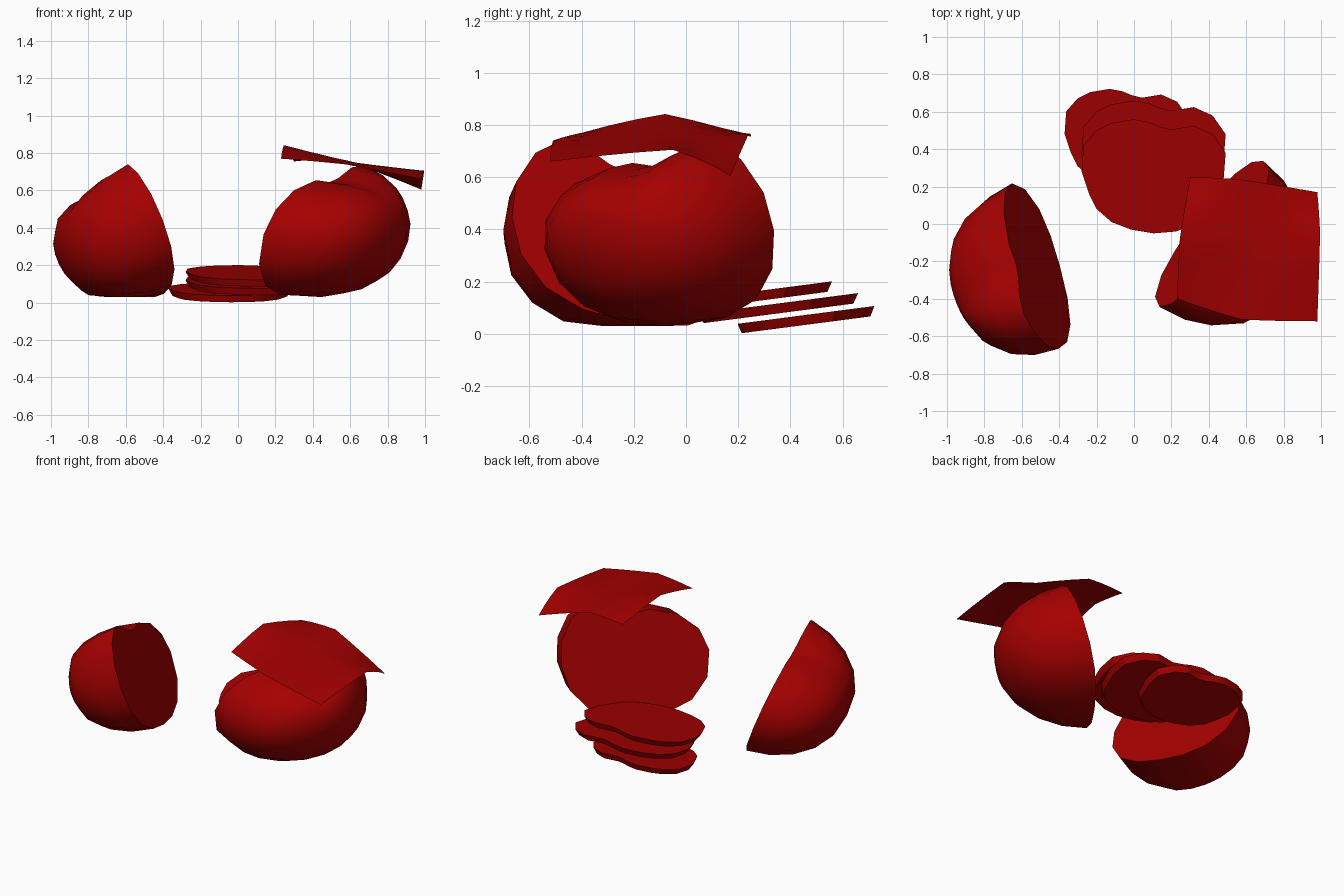
import bpy, math
from mathutils import Vector, Matrix

if "Cube" in bpy.data.objects:
    bpy.data.objects.remove(bpy.data.objects["Cube"])

red = bpy.data.materials.new("tomato_red")
red.diffuse_color = (0.38, 0.0, 0.0, 1)
red.use_nodes = True
red.node_tree.nodes["Principled BSDF"].inputs["Base Color"].default_value = red.diffuse_color


def make(name, verts, faces, angle=40):
    me = bpy.data.meshes.new(name)
    me.from_pydata([tuple(v) for v in verts], [], faces)
    me.materials.append(red)
    ob = bpy.data.objects.new(name, me)
    bpy.context.collection.objects.link(ob)
    bpy.ops.object.select_all(action='DESELECT')
    ob.select_set(True)
    bpy.context.view_layer.objects.active = ob
    bpy.ops.object.mode_set(mode='EDIT')
    bpy.ops.mesh.select_all(action='SELECT')
    bpy.ops.mesh.normals_make_consistent(inside=False)
    bpy.ops.object.mode_set(mode='OBJECT')
    bpy.ops.object.shade_smooth_by_angle(angle=math.radians(angle))
    return ob


# outline of the cut face, seen from the cut side
RIM = [(.46, -.03), (.41, .105), (.29, .21), (.115, .265), (0, .25), (-.08, .275),
       (-.18, .335), (-.28, .345), (-.38, .28), (-.455, .15), (-.47, 0), (-.43, -.15),
       (-.33, -.27), (-.18, -.34), (0, -.365), (.17, -.36), (.32, -.31), (.43, -.19)]


def tomato_half(name, centre, normal, turn, scale, depth, shift, tilt):
    h = Vector((normal[0], normal[1], 0)).normalized()
    up = Vector((0, 0, 1))
    right = up.cross(h)
    s, c = math.sin(math.radians(tilt)), math.cos(math.radians(tilt))
    n, a = h * c + up * s, up * c - h * s
    rot = Matrix.Rotation(math.radians(turn), 2) * scale
    base = Vector(centre)
    pole = right * shift[0] + a * shift[1] - n * depth
    verts, faces, N, rings = [], [], len(RIM), 5
    for k in range(rings):
        t = k / rings * math.pi / 2
        w, size = min(1, k / 4), math.cos(t) ** .78
        for p in RIM:
            # the groove fades out away from the cut
            x, y = rot @ Vector(p)
            ang = math.atan2(y / .36, x / .465)
            px = x * (1 - w) + .465 * math.cos(ang) * w
            py = y * (1 - w) + .36 * math.sin(ang) * w
            v = base + (right * px + a * py) * size + pole * math.sin(t)
            v.z = max(v.z, .03)
            verts.append(v)
    verts.append(base + pole)
    faces.append(list(range(N)))
    for k in range(rings):
        for i in range(N):
            j = (i + 1) % N
            if k < rings - 1:
                faces.append([k * N + i, k * N + j, (k + 1) * N + j, (k + 1) * N + i])
            else:
                faces.append([k * N + i, k * N + j, rings * N])
    make(name, verts, faces)


tomato_half("left_tomato_half", (-.535, -.22, .385), (.944, .33), -8, 1, .455, (-.03, .01), 21)
tomato_half("right_tomato_half", (.415, -.06, .395), (-.82, .57), 0, 1.03, .48, (.0, .07), 18)

# stacked slices
SLICE = [(.095, .25), (.215, .27), (.315, .225), (.385, .125), (.375, -.005), (.315, -.17),
         (.23, -.25), (.12, -.295), (0, -.305), (-.12, -.285), (-.225, -.245), (-.305, -.175),
         (-.345, -.095), (-.385, .025), (-.375, .165), (-.305, .245), (-.225, .285),
         (-.105, .305), (-.025, .29), (.035, .265)]


def slice_part(name, cx, cy, cz, scale):
    N, verts = len(SLICE), []
    for k, drop in ((1, 0), (.94, .038)):
        for p in SLICE:
            x, y = Vector(p) * scale * k
            verts.append((cx + x, cy + y, cz + .13 * y - drop))
    faces = [list(range(N)), list(range(N, 2 * N))]
    faces += [[i, (i + 1) % N, N + (i + 1) % N, N + i] for i in range(N)]
    make(name, verts, faces, 30)


slice_part("top_slice", .105, .255, .161, 1)
slice_part("middle_slice", .105, .355, .116, 1)
slice_part("bottom_slice", -.04, .46, .072, .86)

# leaf sheet, a 3 x 3 control grid with a soft fold through the middle
GRID = [[(.23, -.40, .77), (.57, -.51, .74), (.98, -.52, .66)],
        [(.245, -.08, .842), (.62, -.10, .75), (.995, -.05, .705)],
        [(.30, .25, .755), (.56, .24, .765), (.98, .17, .605)]]


def weights(t):
    quad = ((1 - t) * (1 - 2 * t), 4 * t * (1 - t), t * (2 * t - 1))
    line = (max(0, 1 - 2 * t), 1 - abs(2 * t - 1), max(0, 2 * t - 1))
    return [.25 * q + .75 * l for q, l in zip(quad, line)]


M = 6
verts = []
for j in range(M + 1):
    for i in range(M + 1):
        wu, wv = weights(i / M), weights(j / M)
        verts.append(sum((Vector(GRID[b][a]) * wu[a] * wv[b]
                          for a in range(3) for b in range(3)), Vector()))
faces = [[j * (M + 1) + i, j * (M + 1) + i + 1, (j + 1) * (M + 1) + i + 1, (j + 1) * (M + 1) + i]
         for j in range(M) for i in range(M)]
make("leaf", verts, faces, 60)
